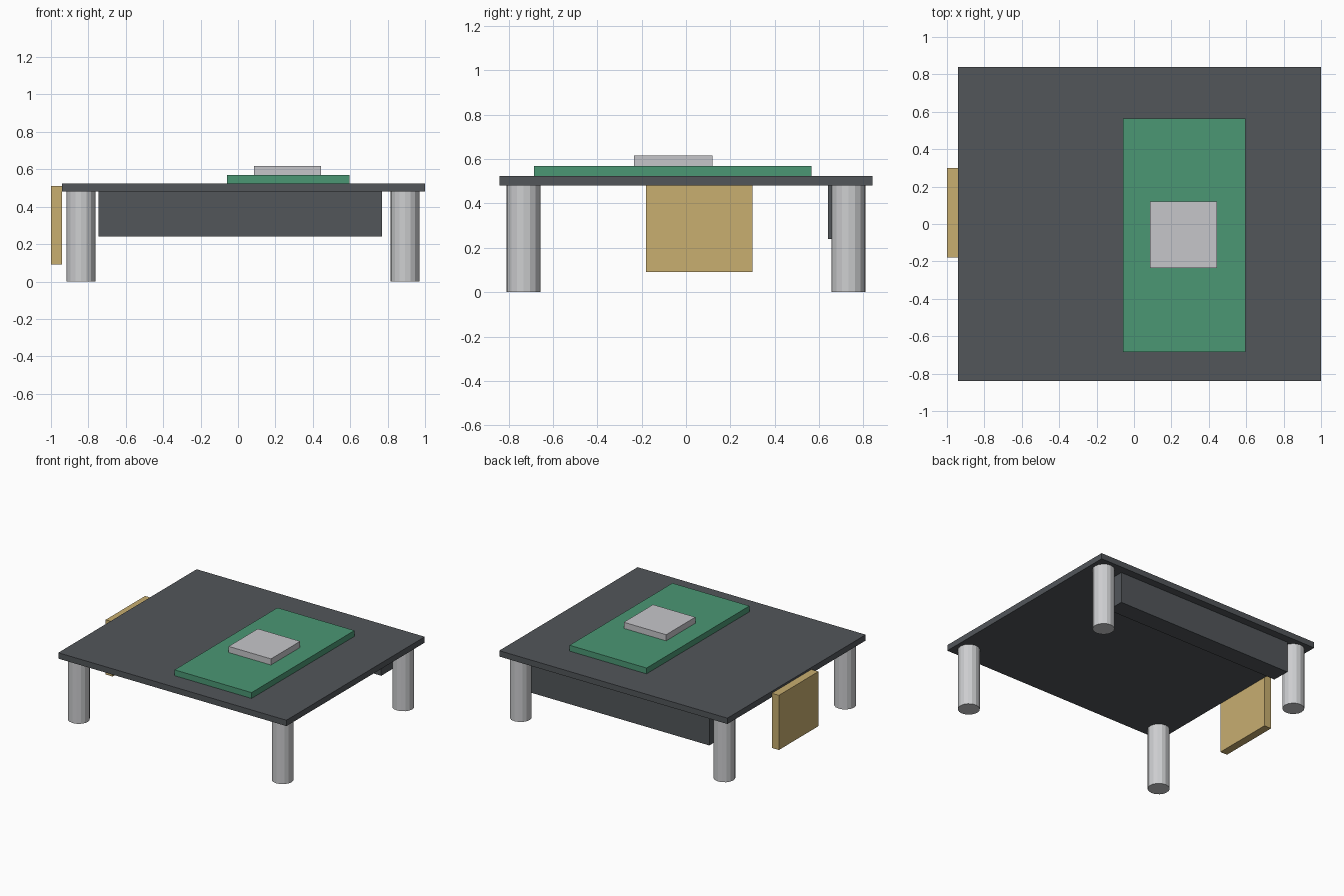
import bpy
from mathutils import Vector

cube = bpy.data.objects.get("Cube")
if cube:
    bpy.data.objects.remove(cube, do_unlink=True)


def material(name, r, g, b):
    mat = bpy.data.materials.new(name)
    mat.use_nodes = True
    mat.diffuse_color = (r, g, b, 1)
    mat.node_tree.nodes["Principled BSDF"].inputs["Base Color"].default_value = (r, g, b, 1)
    return mat


def box(name, low, high, mat):
    low, high = Vector(low), Vector(high)
    bpy.ops.mesh.primitive_cube_add(size=1, location=(low + high) / 2)
    obj = bpy.context.object
    obj.name = name
    obj.scale = high - low
    bpy.ops.object.transform_apply(location=False, rotation=False, scale=True)
    obj.data.materials.append(mat)
    return obj


charcoal = material("charcoal", 0.084, 0.093, 0.102)
green = material("board green", 0.07, 0.31, 0.175)
gold = material("pale gold", 0.58, 0.425, 0.163)
silver = material("silver", 0.61, 0.617, 0.631)
light_grey = material("light grey", 0.565, 0.565, 0.591)

# Base plate and the bar hanging beneath its back edge
UNDERSIDE, TOP = 0.48, 0.525
box("base_plate", (-0.94, -0.84, UNDERSIDE), (1, 0.84, TOP), charcoal)
box("rear_bar", (-0.745, 0.64, 0.24), (0.77, 0.78, UNDERSIDE), charcoal)

# Circuit board with a chip on it
box("circuit_board", (-0.06, -0.685, TOP), (0.595, 0.565, 0.57), green)
box("chip", (0.085, -0.235, 0.57), (0.445, 0.12, 0.617), light_grey)

# Upright panel on the side edge
box("side_panel", (-1, -0.18, 0.09), (-0.94, 0.3, 0.51), gold)

# Four round legs
for side, x in (("right", -0.84), ("left", 0.893)):
    for end, y in (("front", -0.733), ("back", 0.733)):
        bpy.ops.mesh.primitive_cylinder_add(
            vertices=16, radius=0.077, depth=UNDERSIDE, location=(x, y, UNDERSIDE / 2))
        leg = bpy.context.object
        leg.name = f"{end}_{side}_leg"
        leg.data.materials.append(silver)
